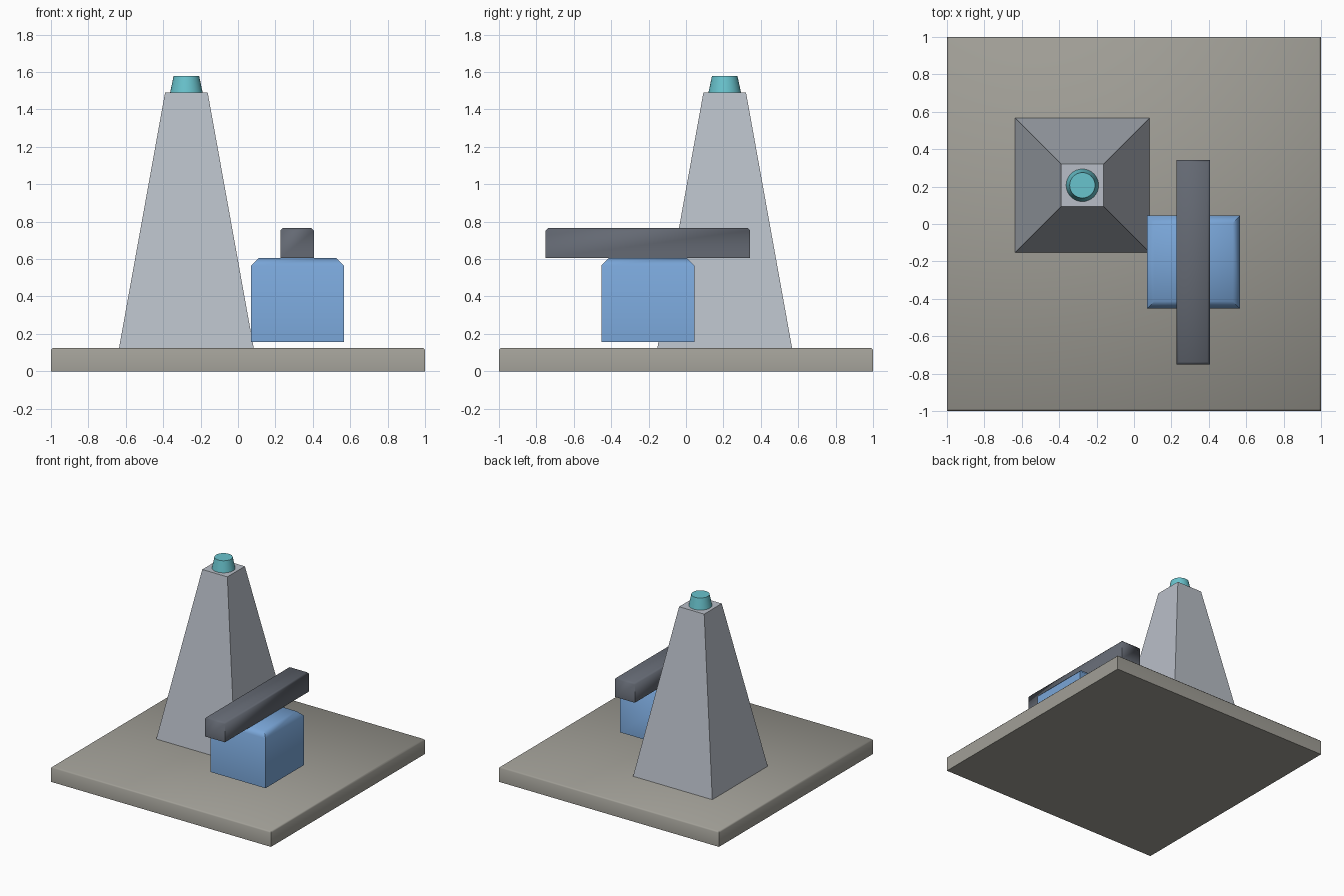
import bpy, bmesh, math

if "Cube" in bpy.data.objects:
    bpy.data.objects.remove(bpy.data.objects["Cube"])


def material(name, rgb):
    m = bpy.data.materials.new(name)
    m.diffuse_color = (*rgb, 1)
    m.use_nodes = True
    m.node_tree.nodes["Principled BSDF"].inputs["Base Color"].default_value = m.diffuse_color
    return m


def finish(name, bm, mat, smooth_angle=None):
    bmesh.ops.recalc_face_normals(bm, faces=bm.faces)
    me = bpy.data.meshes.new(name)
    bm.to_mesh(me)
    bm.free()
    me.materials.append(mat)
    ob = bpy.data.objects.new(name, me)
    bpy.context.collection.objects.link(ob)
    if smooth_angle:
        bpy.ops.object.select_all(action='DESELECT')
        ob.select_set(True)
        bpy.context.view_layer.objects.active = ob
        bpy.ops.object.shade_smooth_by_angle(angle=math.radians(smooth_angle))
    return ob


def stack(name, cx, cy, rings, mat, smooth_angle=None):
    """Block made of rectangular rings: (half width, half depth, height)."""
    bm = bmesh.new()
    loops = [[bm.verts.new((cx + sx * hx, cy + sy * hy, z))
              for sx, sy in ((-1, -1), (1, -1), (1, 1), (-1, 1))]
             for hx, hy, z in rings]
    for a, b in zip(loops, loops[1:]):
        for i in range(4):
            j = (i + 1) % 4
            bm.faces.new((a[i], a[j], b[j], b[i]))
    bm.faces.new(loops[0])
    bm.faces.new(loops[-1])
    return finish(name, bm, mat, smooth_angle)


def chamfered(name, cx, cy, hx, hy, z0, z1, c, mat):
    """Box with its top edges chamfered by c."""
    rings = [(hx, hy, z0), (hx, hy, z1 - c), (hx - c, hy - c, z1)]
    return stack(name, cx, cy, rings, mat, 60)


stone = material("warm grey", (0.352, 0.342, 0.305))
pale = material("pale grey", (0.48, 0.515, 0.57))
blue = material("soft blue", (0.19, 0.376, 0.68))
dark = material("slate grey", (0.127, 0.141, 0.171))
teal = material("teal", (0.141, 0.546, 0.61))

# Ground slab
chamfered("base_slab", 0, 0, 1, 1, 0, 0.125, 0.011, stone)

# Tapered tower
TX, TY = -0.276, 0.207
stack("tower", TX, TY, [(0.36, 0.36, 0.125), (0.114, 0.114, 1.49)], pale)

# Round cap on the tower
bm = bmesh.new()
bmesh.ops.create_cone(bm, cap_ends=True, segments=32, radius1=0.087,
                      radius2=0.068, depth=0.09)
bmesh.ops.translate(bm, verts=bm.verts, vec=(TX, TY, 1.535))
finish("tower_cap", bm, teal, 40)

# Floating block and the beam lying across it
chamfered("block", 0.318, -0.204, 0.249, 0.249, 0.157, 0.605, 0.04, blue)
chamfered("beam", 0.316, -0.204, 0.09, 0.546, 0.605, 0.766, 0.013, dark)
